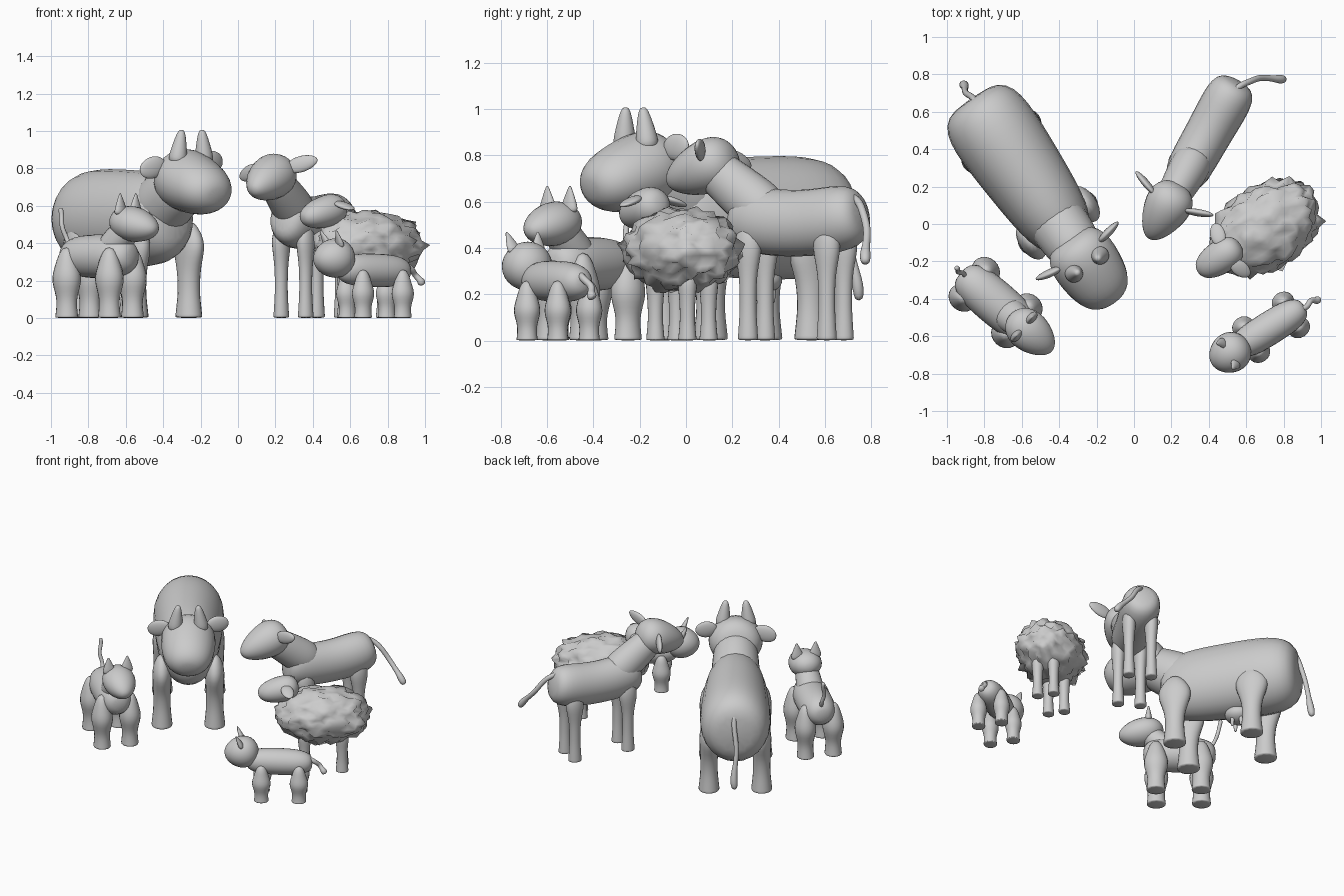
import bpy, bmesh, math
from mathutils import Vector, noise

cube = bpy.data.objects.get("Cube")
if cube:
    bpy.data.objects.remove(cube, do_unlink=True)

grey = bpy.data.materials.new("plain_grey")
grey.use_nodes = True
grey.diffuse_color = (.6, .6, .6, 1)
grey.node_tree.nodes["Principled BSDF"].inputs["Base Color"].default_value = grey.diffuse_color

SIDES = (("left", 1), ("right", -1))


class Animal:
    """Builds parts in its own space: forward, left, up."""

    def __init__(self, name, place, facing):
        self.name, self.place = name, place
        self.turn = math.atan2(facing[1], facing[0])

    def finish(self, bm, part):
        bmesh.ops.recalc_face_normals(bm, faces=bm.faces)
        for face in bm.faces:
            face.smooth = True
        mesh = bpy.data.meshes.new(self.name + "_" + part)
        bm.to_mesh(mesh)
        bm.free()
        mesh.materials.append(grey)
        obj = bpy.data.objects.new(mesh.name, mesh)
        bpy.context.collection.objects.link(obj)
        obj.location = (*self.place, 0)
        obj.rotation_euler.z = self.turn
        return obj

    def skin(self, part, points, sizes, sides=12):
        """Skin a path of points with elliptical rings of (width, height)."""
        overall = (points[-1] - points[0]).normalized()
        ref = Vector((1, 0, 0)) if abs(overall.y) > .7 else Vector((0, 1, 0))
        bm = bmesh.new()
        loops = []
        for i, (point, (width, height)) in enumerate(zip(points, sizes)):
            before, after = points[max(i - 1, 0)], points[min(i + 1, len(points) - 1)]
            tangent = (after - before).normalized()
            across = (ref - tangent * ref.dot(tangent)).normalized()
            upward = tangent.cross(across)
            angles = [math.tau * k / sides for k in range(sides)]
            loops.append([bm.verts.new(point + across * width * math.cos(a)
                                       + upward * height * math.sin(a)) for a in angles])
        for lower, upper in zip(loops, loops[1:]):
            for k in range(sides):
                bm.faces.new((lower[k - 1], lower[k], upper[k], upper[k - 1]))
        bm.faces.new(loops[0])
        bm.faces.new(loops[-1])
        rounding = self.finish(bm, part).modifiers.new("rounding", "SUBSURF")
        rounding.levels = rounding.render_levels = 1

    def rounded(self, part, start, end, first, last, blunt=4, sag=0, waist=0, steps=10):
        """A form tapering from one size to another; blunt sets how square its ends are."""
        points, sizes = [], []
        for i in range(steps):
            u = (1 - math.cos(math.pi * (i + .5) / steps)) / 2
            middle = math.sin(math.pi * u)
            girth = (1 - abs(2 * u - 1) ** blunt) ** (1 / blunt) * (1 - waist * middle) * 1.04
            points.append(Vector(start).lerp(Vector(end), u) - Vector((0, 0, sag * middle)))
            sizes.append(Vector(first).lerp(Vector(last), u) * girth)
        self.skin(part, points, sizes)

    def pair(self, part, start, end, first, last, blunt=4, lift=0):
        """Mirrored parts; lift raises the left tip and lowers the right one."""
        for label, side in SIDES:
            base = (start[0], side * start[1], start[2])
            tip = (end[0], side * end[1], end[2] + side * lift)
            self.rounded(label + "_" + part, base, tip, first, last, blunt, steps=7)

    def legs(self, front, rear, spread, top, thick, thigh, girth, peak):
        """Four legs: a thigh bulge at its peak, a slim ankle and a flared flat foot."""
        stations = [i / 8 for i in range(8)] + [.94, .98, 1]
        for end, forward in (("front", front), ("rear", rear)):
            for label, side in SIDES:
                points, sizes = [], []
                for u in stations:
                    bulge = math.exp(-((u - peak) / .2) ** 2)
                    flare = 1.05 + max(0, u - .75)
                    cap = min(1, .4 + 4 * u)
                    points.append(Vector((forward, side * spread, top * (1 - u))))
                    sizes.append((thick * cap * (flare + girth * bulge),
                                  thick * cap * (flare * 1.1 + thigh * bulge)))
                self.skin(f"{end}_{label}_leg", points, sizes, sides=10)

    def tail(self, start, end, thick, tuft):
        """A wavy tail that first leaves the rump and then drops or rises to a tuft."""
        points, sizes = [], []
        for i in range(12):
            u = i / 11
            point = Vector(start).lerp(Vector(end), u)
            point.x = start[0] + (end[0] - start[0]) * math.sqrt(u)
            point.y += thick * math.sin(9 * u) / 2
            points.append(point)
            size = thick + (tuft - thick) * math.exp(-((u - .88) / .08) ** 2)
            sizes.append((size, size))
        self.skin("tail", points, sizes, sides=8)


# Cow: deep barrel body, blunt head, horns and udder
cow = Animal("cow", place=(-.555, .22), facing=(.57, -.82))
cow.rounded("body", start=(-.56, 0, .53), end=(.4, 0, .53), first=(.26, .28), last=(.19, .25), blunt=4)
cow.rounded("neck", start=(.2, 0, .57), end=(.5, 0, .74), first=(.17, .18), last=(.14, .14))
cow.rounded("head", start=(.35, 0, .78), end=(.78, 0, .65), first=(.2, .19), last=(.16, .13), blunt=2.8)
cow.pair("horn", start=(.53, .09, .82), end=(.54, .065, 1.01), first=(.06, .06), last=(.02, .02))
cow.pair("ear", start=(.47, .12, .83), end=(.44, .27, .81), first=(.025, .06), last=(.02, .06), blunt=2, lift=.03)
cow.legs(front=.26, rear=-.27, spread=.175, top=.52, thick=.058, thigh=1, girth=.15, peak=.25)
cow.rounded("udder", start=(-.22, 0, .26), end=(-.04, 0, .26), first=(.09, .06), last=(.09, .06), blunt=2)
for forward in (-.16, -.1):
    cow.pair("teat", start=(forward, .04, .24), end=(forward, .04, .16), first=(.016, .016), last=(.01, .01))
cow.tail(start=(-.47, 0, .72), end=(-.64, 0, .17), thick=.018, tuft=.03)

# Calf: swayed slim body, raised round head, ears level with the eyes
calf = Animal("calf", place=(.39, .47), facing=(-.49, -.87))
calf.rounded("body", start=(-.34, 0, .55), end=(.31, 0, .54), first=(.15, .16), last=(.13, .16), sag=.04, waist=.1)
calf.rounded("neck", start=(.1, 0, .52), end=(.47, 0, .79), first=(.12, .13), last=(.08, .09))
calf.rounded("head", start=(.3, 0, .8), end=(.63, 0, .68), first=(.16, .15), last=(.08, .08), blunt=2.2)
calf.pair("ear", start=(.41, .08, .8), end=(.35, .24, .8), first=(.02, .05), last=(.02, .04), blunt=2, lift=.05)
calf.legs(front=.19, rear=-.2, spread=.075, top=.52, thick=.034, thigh=1, girth=.5, peak=.17)
calf.tail(start=(-.27, 0, .63), end=(-.47, .21, .33), thick=.018, tuft=.028)

# Sheep: lumpy fleece, short head, drooping ears
sheep = Animal("sheep", place=(.7, -.02), facing=(-.83, -.55))
bm = bmesh.new()
bmesh.ops.create_icosphere(bm, subdivisions=4, radius=1)
for vert in bm.verts:
    lump = 1 + noise.noise(vert.co * 4) / 9 + noise.noise(vert.co * 9) / 6
    vert.co *= lump
bmesh.ops.scale(bm, vec=(.31, .22, .18), verts=bm.verts)
bmesh.ops.translate(bm, vec=(0, 0, .39), verts=bm.verts)
sheep.finish(bm, "fleece")
sheep.rounded("head", start=(.16, 0, .6), end=(.43, 0, .53), first=(.1, .1), last=(.08, .07), blunt=2.4)
sheep.pair("ear", start=(.25, .05, .62), end=(.21, .17, .58), first=(.045, .02), last=(.04, .015), blunt=2)
sheep.legs(front=.12, rear=-.13, spread=.055, top=.32, thick=.032, thigh=.4, girth=.3, peak=.2)

# Cat: round thighs, pointed ears, upright tail
cat = Animal("cat", place=(-.74, -.42), facing=(.76, -.65))
cat.rounded("body", start=(-.25, 0, .33), end=(.24, 0, .33), first=(.12, .115), last=(.12, .12), blunt=3)
cat.rounded("neck", start=(.06, 0, .34), end=(.23, 0, .52), first=(.1, .09), last=(.07, .07))
cat.rounded("head", start=(.1, 0, .53), end=(.4, 0, .47), first=(.13, .11), last=(.09, .08), blunt=2)
cat.pair("ear", start=(.2, .06, .55), end=(.2, .065, .67), first=(.055, .03), last=(.005, .005))
cat.legs(front=.15, rear=-.15, spread=.095, top=.38, thick=.048, thigh=.7, girth=.6, peak=.45)
cat.tail(start=(-.2, 0, .38), end=(-.28, 0, .59), thick=.014, tuft=.015)

# Kitten: a smaller animal with a round head and a short curled tail
kitten = Animal("kitten", place=(.72, -.56), facing=(-.85, -.53))
kitten.rounded("body", start=(-.23, 0, .25), end=(.22, 0, .26), first=(.09, .09), last=(.09, .09), blunt=3)
kitten.rounded("head", start=(.13, 0, .33), end=(.36, 0, .31), first=(.12, .12), last=(.1, .095), blunt=2)
kitten.pair("ear", start=(.24, .06, .38), end=(.28, .08, .47), first=(.04, .022), last=(.005, .005))
kitten.legs(front=.11, rear=-.14, spread=.08, top=.26, thick=.037, thigh=.7, girth=.6, peak=.5)
kitten.tail(start=(-.17, 0, .29), end=(-.31, 0, .18), thick=.017, tuft=.025)
